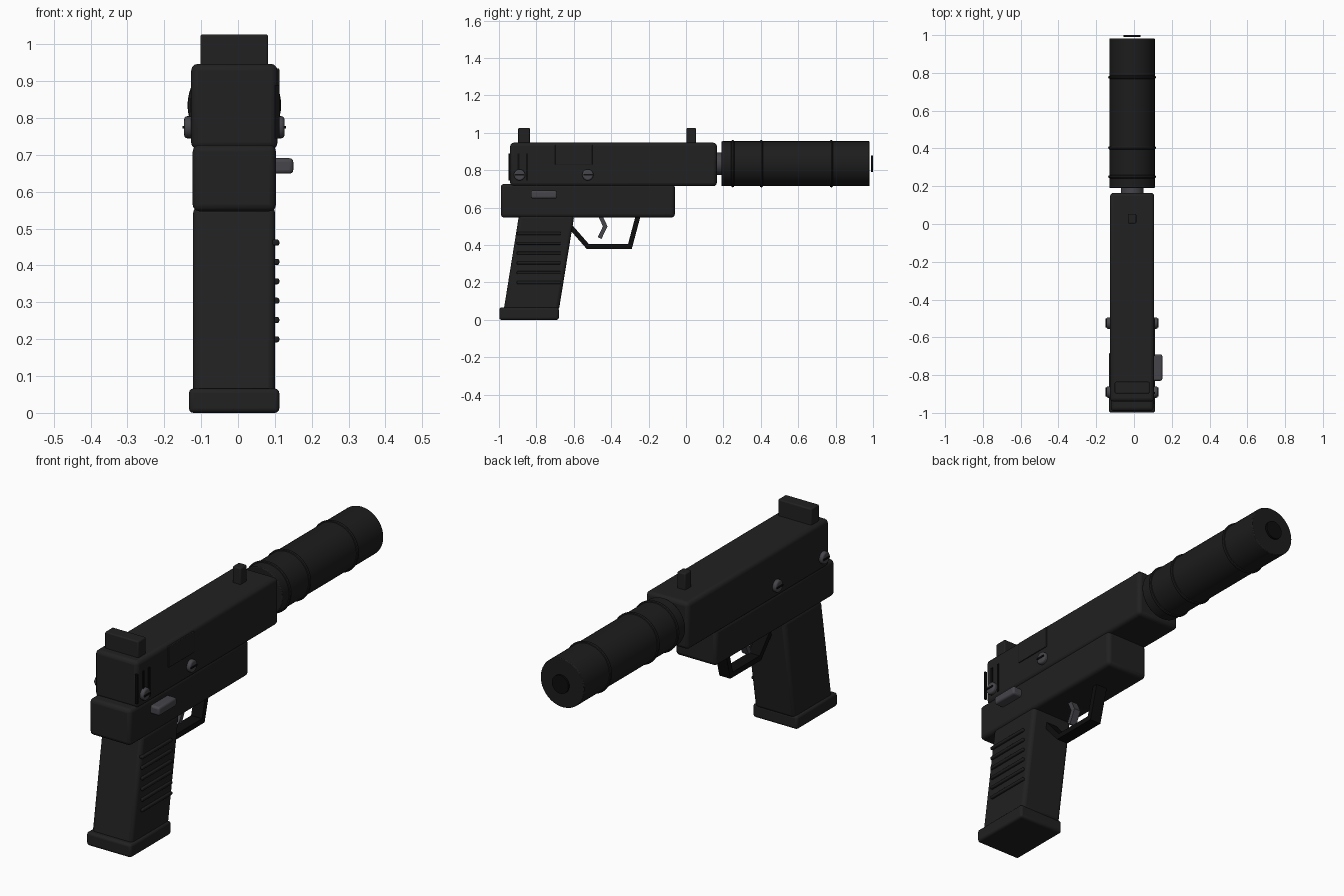
import bpy, math
from mathutils import Vector

if "Cube" in bpy.data.objects:
    bpy.data.objects.remove(bpy.data.objects["Cube"])

CX = -0.01      # centre line of the body
BZ = 0.835      # barrel axis height


def material(name, rgb):
    m = bpy.data.materials.new(name)
    m.diffuse_color = (*rgb, 1)
    m.use_nodes = True
    m.node_tree.nodes["Principled BSDF"].inputs["Base Color"].default_value = m.diffuse_color
    return m


BODY = material("charcoal", (0.015, 0.015, 0.015))
TUBE = material("dark charcoal", (0.012, 0.012, 0.012))
BLACK = material("black", (0.004, 0.004, 0.004))
STEEL = material("steel grey", (0.06, 0.06, 0.07))


def finish(ob, name, mat, bevel=0.0, segments=3):
    ob.name = name
    ob.data.materials.clear()
    ob.data.materials.append(mat)
    if bevel:
        b = ob.modifiers.new("bevel", 'BEVEL')
        b.width, b.segments, b.limit_method = bevel, segments, 'ANGLE'
    bpy.ops.object.select_all(action='DESELECT')
    ob.select_set(True)
    bpy.context.view_layer.objects.active = ob
    bpy.ops.object.shade_smooth_by_angle(angle=math.radians(35))
    return ob


def box(name, x, y, z, mat, bevel=0.0):
    """Box from (min, max) ranges."""
    bpy.ops.mesh.primitive_cube_add(size=1)
    ob = bpy.context.object
    for v in ob.data.vertices:
        v.co = [(a + b) / 2 + c * (b - a) for (a, b), c in zip((x, y, z), v.co)]
    return finish(ob, name, mat, bevel)


def prism(name, outline, x, mat, bevel=0.0):
    """Side outline (y, z) extruded across x."""
    n = len(outline)
    verts = [(px, y, z) for px in x for y, z in outline]
    faces = [tuple(range(n))[::-1], tuple(range(n, 2 * n))]
    faces += [(i, (i + 1) % n, n + (i + 1) % n, n + i) for i in range(n)]
    me = bpy.data.meshes.new(name)
    me.from_pydata(verts, [], faces)
    ob = bpy.data.objects.new(name, me)
    bpy.context.collection.objects.link(ob)
    bpy.context.view_layer.objects.active = ob
    ob.select_set(True)
    bpy.ops.object.mode_set(mode='EDIT')
    bpy.ops.mesh.select_all(action='SELECT')
    bpy.ops.mesh.normals_make_consistent(inside=False)
    bpy.ops.object.mode_set(mode='OBJECT')
    return finish(ob, name, mat, bevel)


def strip(name, path, thick, x, mat):
    """Flat bar of constant thickness following a side path, with mitred corners."""
    pts = [Vector(p) for p in path]
    left, right = [], []
    for i, p in enumerate(pts):
        dirs = [(b - a).normalized() for a, b in zip(pts, pts[1:])][max(0, i - 1):i + 1]
        t = sum(dirs, Vector((0, 0))).normalized()
        nrm = Vector((-t.y, t.x))
        w = thick / 2 / t.dot(dirs[0])
        left.append(p + nrm * w)
        right.append(p - nrm * w)
    return prism(name, [tuple(p) for p in left + right[::-1]], x, mat)


def rod_y(name, r, y0, y1, mat, bevel=0.0):
    bpy.ops.mesh.primitive_cylinder_add(vertices=48, radius=r, depth=y1 - y0,
        location=(CX, (y0 + y1) / 2, BZ), rotation=(math.pi / 2, 0, 0))
    return finish(bpy.context.object, name, mat, bevel, 2)


# slide and frame
box("slide", (-0.127, 0.107), (-0.94, 0.165), (0.715, 0.947), BODY, 0.018)
box("frame", (-0.123, 0.103), (-0.99, -0.06), (0.547, 0.727), BODY, 0.018)
box("ejection_cover", (0.10, 0.112), (-0.70, -0.50), (0.83, 0.935), BODY, 0.003)
for i, y in enumerate((-0.945, -0.895, -0.85)):
    box(f"slide_serration_{i}", (0.10, 0.112), (y - 0.005, y + 0.005), (0.745, 0.89), BLACK)

# sights
box("rear_sight", (-0.102, 0.082), (-0.897, -0.835), (0.93, 1.027), BODY, 0.006)
box("front_sight", (-0.033, 0.012), (0.003, 0.053), (0.93, 1.027), BODY, 0.006)

# barrel and muzzle tube
rod_y("barrel", 0.06, 0.12, 0.22, STEEL)
rod_y("muzzle_tube", 0.12, 0.19, 0.982, TUBE, 0.004)
for i, y in enumerate((0.25, 0.403, 0.777)):
    bpy.ops.mesh.primitive_torus_add(major_segments=48, minor_segments=8,
        major_radius=0.118, minor_radius=0.009,
        location=(CX, y, BZ), rotation=(math.pi / 2, 0, 0))
    finish(bpy.context.object, f"tube_ring_{i}", TUBE)
rod_y("muzzle_opening", 0.045, 0.99, 1.0, BLACK)

# slotted screws on both sides
for side, sx in (("right", 1), ("left", -1)):
    for i, y in enumerate((-0.89, -0.525)):
        bpy.ops.mesh.primitive_cylinder_add(vertices=24, radius=0.03, depth=0.04,
            location=(CX + sx * 0.116, y, 0.775), rotation=(0, math.pi / 2, 0))
        finish(bpy.context.object, f"screw_{side}_{i}", STEEL, 0.008)
        xo = CX + sx * 0.136
        box(f"screw_slot_{side}_{i}", (xo - 0.004, xo + 0.004), (y - 0.024, y + 0.024),
            (0.771, 0.779), BLACK)

# safety lever
box("safety_lever", (0.09, 0.15), (-0.83, -0.69), (0.649, 0.691), STEEL, 0.01)

# grip with side ribs and base plate
prism("grip", [(-0.975, 0.05), (-0.68, 0.05), (-0.597, 0.56), (-0.893, 0.56)],
      (-0.122, 0.101), BODY, 0.018)
for i in range(6):
    z = 0.462 - i * 0.0525
    box(f"grip_rib_{i}", (0.09, 0.112), (-0.905, -0.67), (z - 0.008, z + 0.008), TUBE, 0.005)
box("magazine_base", (-0.133, 0.112), (-0.998, -0.68), (0.0, 0.066), BODY, 0.012)

# trigger and guard
strip("trigger_guard", [(-0.615, 0.495), (-0.525, 0.392), (-0.30, 0.392), (-0.255, 0.56)],
      0.026, (CX - 0.03, CX + 0.03), BLACK)
strip("trigger", [(-0.46, 0.56), (-0.432, 0.50), (-0.462, 0.437)],
      0.022, (CX - 0.018, CX + 0.018), STEEL)
